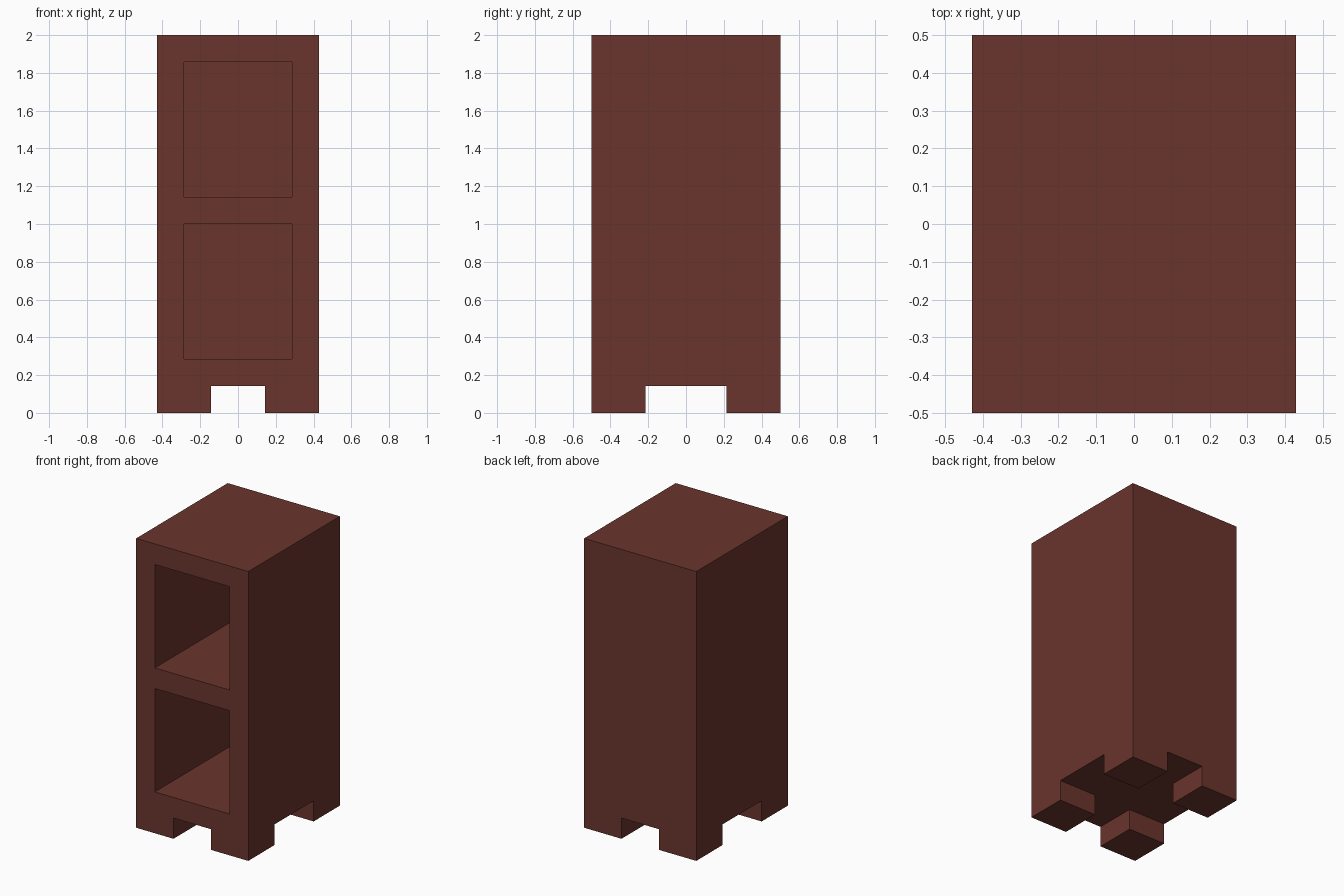
import bpy

cube = bpy.data.objects.get("Cube")
if cube:
    bpy.data.objects.remove(cube, do_unlink=True)

U = 1 / 7                      # module: wall thickness and foot height
W, D, H = 6 * U, 7 * U, 14 * U

brown = bpy.data.materials.new("reddish_brown")
brown.use_nodes = True
colour = (0.147, 0.035, 0.026, 1)
brown.diffuse_color = colour
brown.node_tree.nodes["Principled BSDF"].inputs["Base Color"].default_value = colour


def box(name, low, high):
    """Box between two opposite corners."""
    centre = [(a + b) / 2 for a, b in zip(low, high)]
    bpy.ops.mesh.primitive_cube_add(size=1, location=centre)
    obj = bpy.context.object
    obj.name = name
    obj.scale = [b - a for a, b in zip(low, high)]
    bpy.ops.object.transform_apply(location=True, rotation=False, scale=True)
    obj.data.materials.append(brown)
    return obj


def carve(target, name, low, high):
    """Cut a box-shaped hollow out of the target."""
    cutter = box(name, low, high)
    cutter.hide_render = True
    mod = target.modifiers.new(name, 'BOOLEAN')
    mod.operation = 'DIFFERENCE'
    mod.solver = 'EXACT'
    mod.object = cutter
    bpy.context.view_layer.objects.active = target
    bpy.ops.object.modifier_apply(modifier=mod.name)
    bpy.data.objects.remove(cutter, do_unlink=True)


# Cabinet body
cabinet = box("cabinet", (-W / 2, -D / 2, 0), (W / 2, D / 2, H))

# Two open compartments with a back wall
for name, z in (("lower_compartment", 2 * U), ("upper_compartment", 8 * U)):
    carve(cabinet, name, (-2 * U, -D, z), (2 * U, D / 2 - U, z + 5 * U))

# Crossing channels underneath leave four corner feet
carve(cabinet, "channel_front_to_back", (-U, -D, -U), (U, D, U))
carve(cabinet, "channel_side_to_side", (-W, -1.5 * U, -U), (W, 1.5 * U, U))
